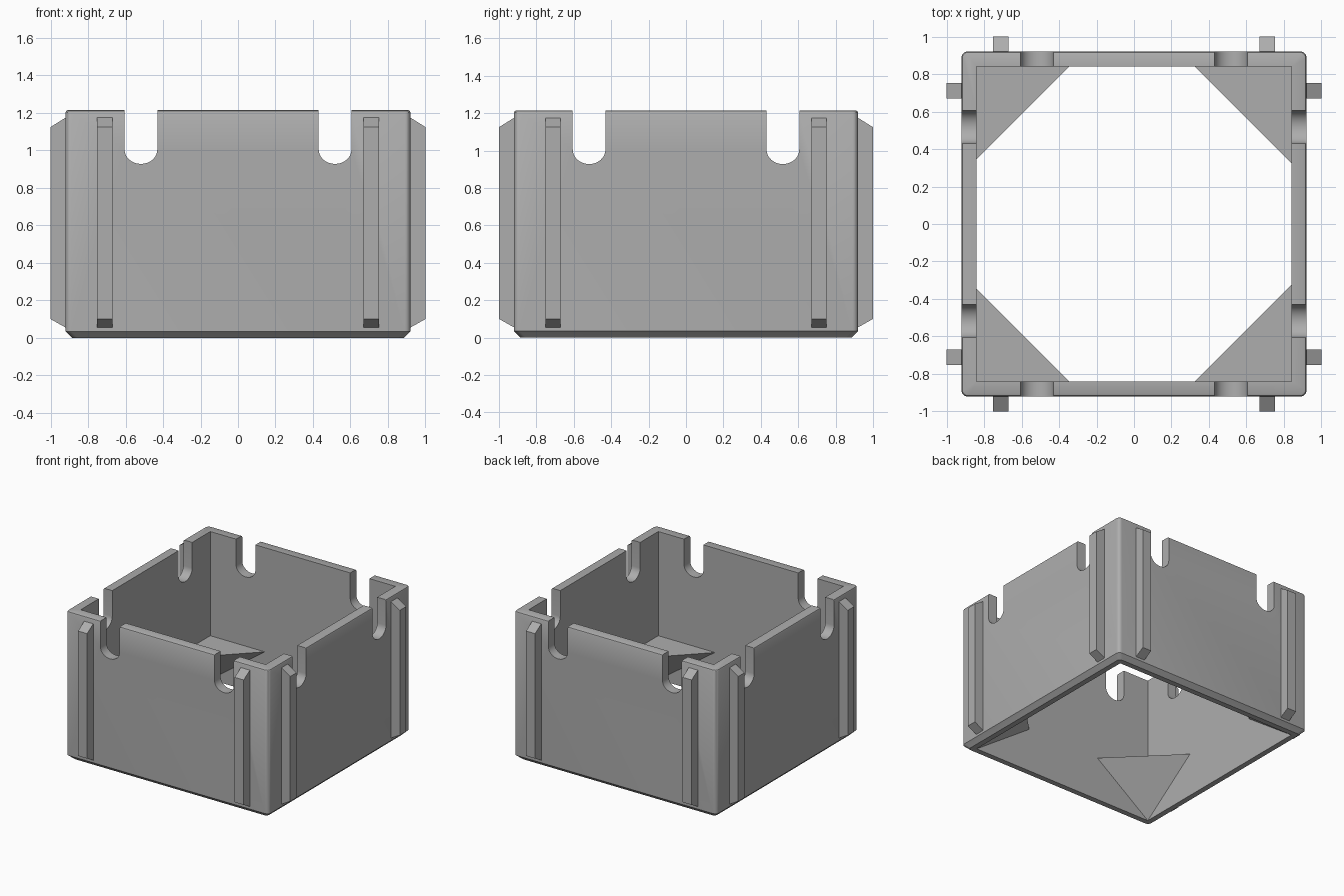
import bpy, bmesh, math
from mathutils import Matrix

cube = bpy.data.objects.get("Cube")
if cube:
    bpy.data.objects.remove(cube, do_unlink=True)

grey = bpy.data.materials.new("plain grey")
grey.use_nodes = True
COLOUR = (0.42, 0.42, 0.42, 1)
grey.diffuse_color = COLOUR
grey.node_tree.nodes["Principled BSDF"].inputs["Base Color"].default_value = COLOUR

OUTER, INNER, HEIGHT = 0.92, 0.84, 1.215


def finish(bm, name):
    bmesh.ops.recalc_face_normals(bm, faces=bm.faces)
    mesh = bpy.data.meshes.new(name)
    bm.to_mesh(mesh)
    bm.free()
    mesh.materials.append(grey)
    obj = bpy.data.objects.new(name, mesh)
    bpy.context.collection.objects.link(obj)
    return obj


def prism(name, profile, start, end, turn=0):
    """Extrude an (a, z) profile along y, then turn it about z."""
    bm = bmesh.new()
    rings = [[bm.verts.new((a, y, z)) for a, z in profile] for y in (start, end)]
    bm.faces.new(rings[0])
    bm.faces.new(rings[1])
    n = len(profile)
    for i in range(n):
        j = (i + 1) % n
        bm.faces.new((rings[0][i], rings[0][j], rings[1][j], rings[1][i]))
    bmesh.ops.transform(bm, matrix=Matrix.Rotation(turn, 4, "Z"), verts=bm.verts)
    return finish(bm, name)


def rounded_square(bm, half, z, radius=0.03, steps=5):
    ring = []
    for corner in range(4):
        for s in range(steps + 1):
            ang = math.pi / 2 * (corner + s / steps)
            mid = math.pi / 2 * corner + math.pi / 4
            cx = math.copysign(half - radius, math.cos(mid))
            cy = math.copysign(half - radius, math.sin(mid))
            ring.append(bm.verts.new((cx + radius * math.cos(ang),
                                      cy + radius * math.sin(ang), z)))
    return ring


# Box shell: chamfered foot, rounded upright corners, softened rim
bm = bmesh.new()
levels = [(OUTER - 0.035, 0), (OUTER, 0.035), (OUTER, HEIGHT - 0.012),
          (OUTER - 0.004, HEIGHT - 0.004), (OUTER - 0.012, HEIGHT)]
rings = [rounded_square(bm, half, z) for half, z in levels]
for low, high in zip(rings, rings[1:]):
    for i in range(len(low)):
        j = (i + 1) % len(low)
        bm.faces.new((low[i], low[j], high[j], high[i]))
bm.faces.new(rings[0])
bm.faces.new(rings[-1])
shell = finish(bm, "box_shell")

# Cutters: the open middle and the round-bottomed slots
cutters = [prism("cavity_cutter", [(-INNER, -1), (INNER, -1), (INNER, 2), (-INNER, 2)],
                 -INNER, INNER)]
for turn in (0, math.pi / 2):
    for side in (-1, 1):
        x, r, drop, z = side * 0.518, 0.0875, 0.077, 1.005
        arc = [(x + r * math.cos(a), z + drop * math.sin(a))
               for a in (math.pi * (1 + k / 16) for k in range(17))]
        cutters.append(prism("slot_cutter", arc + [(x + r, 2), (x - r, 2)], -1.5, 1.5, turn))

for cutter in cutters:
    cutter.hide_render = True
    mod = shell.modifiers.new("cut", "BOOLEAN")
    mod.operation, mod.solver, mod.object = "DIFFERENCE", "EXACT", cutter
bpy.context.view_layer.update()
cut_mesh = bpy.data.meshes.new_from_object(
    shell.evaluated_get(bpy.context.evaluated_depsgraph_get()))
shell.modifiers.clear()
shell.data = cut_mesh
for cutter in cutters:
    bpy.data.objects.remove(cutter, do_unlink=True)

# Upright ribs, two on each wall, with sloped ends
rib = [(OUTER - 0.01, 0.055), (OUTER, 0.055), (1, 0.1), (1, 1.125),
       (OUTER, 1.175), (OUTER - 0.01, 1.175)]
for wall, name in enumerate(("left", "back", "right", "front")):
    for end in (-1, 1):
        y = end * 0.711
        prism(f"{name}_rib_{'a' if end < 0 else 'b'}", rib, y - 0.041, y + 0.041,
              wall * math.pi / 2)

# Corner gussets: flat top, underside sloping down into the corner
for sx in (-1, 1):
    for sy in (-1, 1):
        leg = 0.515 if sx > 0 else 0.495
        cx, cy, top = sx * INNER, sy * INNER, 0.36
        bm = bmesh.new()
        pts = [(cx, cy, 0), (cx, cy, top), (cx - sx * leg, cy, top), (cx, cy - sy * leg, top)]
        v = [bm.verts.new(p) for p in pts]
        for a, b, c in ((0, 1, 2), (0, 1, 3), (0, 2, 3), (1, 2, 3)):
            bm.faces.new((v[a], v[b], v[c]))
        finish(bm, f"{'back' if sy > 0 else 'front'}_{'left' if sx > 0 else 'right'}_gusset")

# Smooth the rounded corners and slots, keep other edges sharp
bpy.ops.object.select_all(action="DESELECT")
shell.select_set(True)
bpy.context.view_layer.objects.active = shell
bpy.ops.object.shade_smooth_by_angle(angle=math.radians(30))
